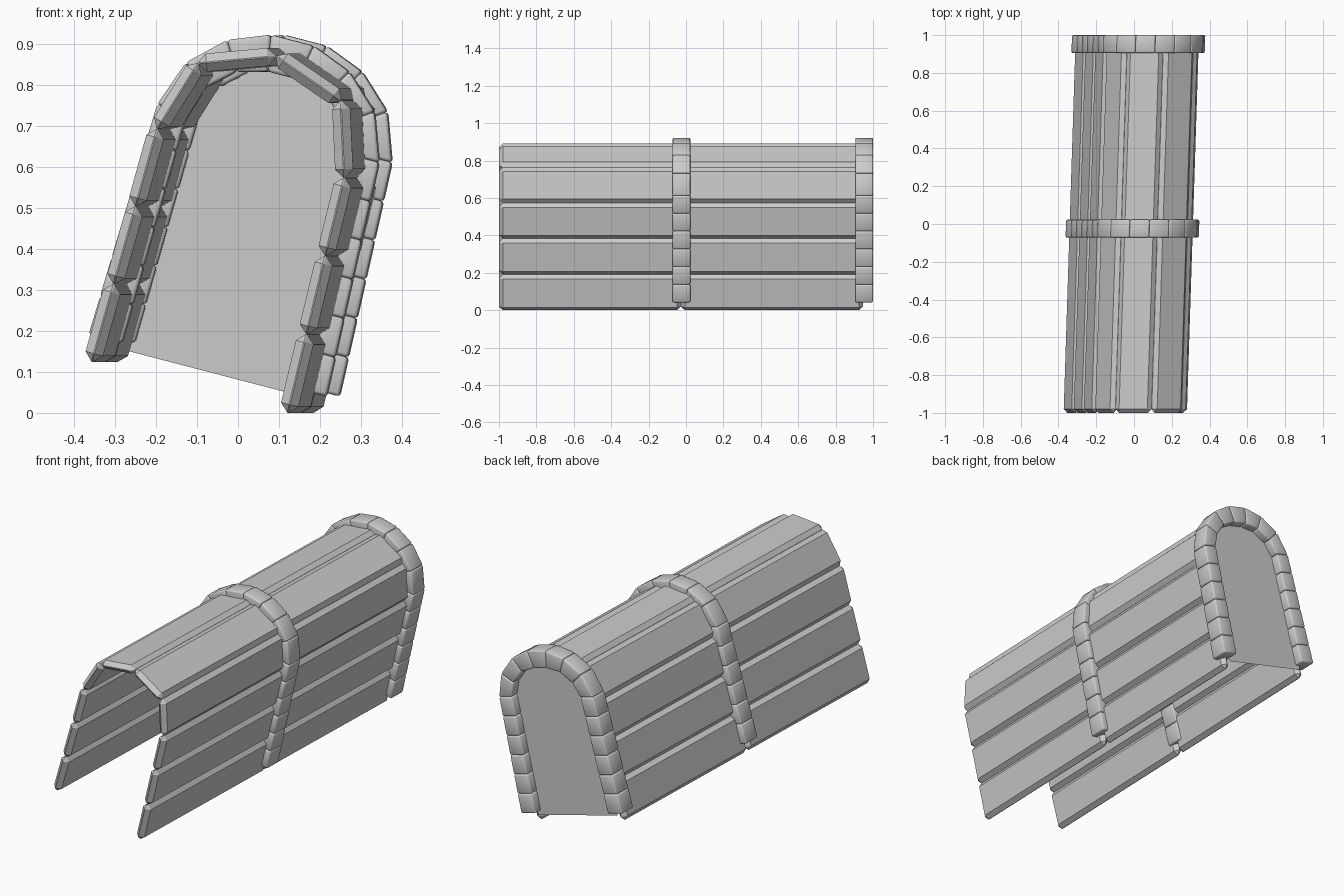
import bpy, bmesh, math
from mathutils import Vector

if "Cube" in bpy.data.objects:
    bpy.data.objects.remove(bpy.data.objects["Cube"])

TILT = math.radians(14.6)
SHEAR = 0.032                      # sideways drift along the tunnel
OX, OZ = -0.118, 0.0625            # tunnel base centre at y = -1


def place(a, y, h):
    """Tunnel section coordinates (across, along, up) to world."""
    c, s = math.cos(TILT), math.sin(TILT)
    return Vector((OX + a * c + h * s + SHEAR * (y + 1), y, OZ - a * s + h * c))


def add_prism(bm_out, quad, y0, y1, bevel, segs):
    """Bevelled block: a 2D quad extruded along the tunnel."""
    bm = bmesh.new()
    f = bm.faces.new([bm.verts.new((a, y0, h)) for a, h in quad])
    ext = bmesh.ops.extrude_face_region(bm, geom=[f])['geom']
    bmesh.ops.translate(bm, vec=(0, y1 - y0, 0),
                        verts=[g for g in ext if isinstance(g, bmesh.types.BMVert)])
    bmesh.ops.recalc_face_normals(bm, faces=bm.faces[:])
    bmesh.ops.bevel(bm, geom=bm.edges[:], offset=bevel, segments=segs,
                    profile=0.5, affect='EDGES', clamp_overlap=True)
    for v in bm.verts:
        v.co = place(*v.co)
    tmp = bpy.data.meshes.new("tmp")
    bm.to_mesh(tmp)
    bm.free()
    bm_out.from_mesh(tmp)
    bpy.data.meshes.remove(tmp)


def finish(name, bm, smooth=False):
    bmesh.ops.recalc_face_normals(bm, faces=bm.faces[:])
    for f in bm.faces:
        f.smooth = smooth
    me = bpy.data.meshes.new(name)
    bm.to_mesh(me)
    bm.free()
    ob = bpy.data.objects.new(name, me)
    bpy.context.collection.objects.link(ob)
    return ob


def mirrored(half):
    """Right half (bottom to top) to a full left-to-right path."""
    left = [(-a, h) for a, h in half]
    return left + [p for p in reversed(half) if p[0] != 0]


# plank shells: ten boards around the arch, two lengths
path = mirrored([(0.247, 0.0), (0.243, 0.197), (0.239, 0.394), (0.236, 0.59),
                 (0.180, 0.770), (0.0, 0.835)])
T = 0.022                          # half thickness
for name, y0, y1 in (("front_planks", -1.0, -0.027), ("rear_planks", -0.027, 0.946)):
    bm = bmesh.new()
    for p, q in zip(path, path[1:]):
        p, q = Vector(p), Vector(q)
        d = (q - p).normalized()
        n = Vector((-d.y, d.x)) * T
        add_prism(bm, [p + n, q + n, q - n, p - n], y0, y1, 0.0205, 1)
    finish(name, bm)

# stone arches: six blocks per leg, seven around the top
legs = [(0.055 + i * 0.0975, i / 6) for i in range(6)]
outer = [(0.300 - 0.020 * t, h) for h, t in legs] + \
        [(0.280, 0.640), (0.238, 0.757), (0.154, 0.836), (0.054, 0.875)]
inner = [(0.216 - 0.012 * t, h) for h, t in legs] + \
        [(0.204, 0.640), (0.174, 0.711), (0.113, 0.766), (0.038, 0.786)]
outer, inner = mirrored(outer), mirrored(inner)
for name, y0, y1 in (("middle_arch", -0.072, 0.023), ("rear_arch", 0.905, 1.0)):
    bm = bmesh.new()
    for i in range(len(outer) - 1):
        add_prism(bm, [outer[i], outer[i + 1], inner[i + 1], inner[i]],
                  y0, y1, 0.008, 2)
    finish(name, bm, smooth=True)

# flat panel closing the rear arch
bm = bmesh.new()
mid = [((o[0] + i[0]) / 2, (o[1] + i[1]) / 2) for o, i in zip(outer, inner)]
mid[0], mid[-1] = (-0.235, 0.032), (0.235, 0.032)
bm.faces.new([bm.verts.new(place(a, 0.955, h)) for a, h in mid])
finish("back_panel", bm)
